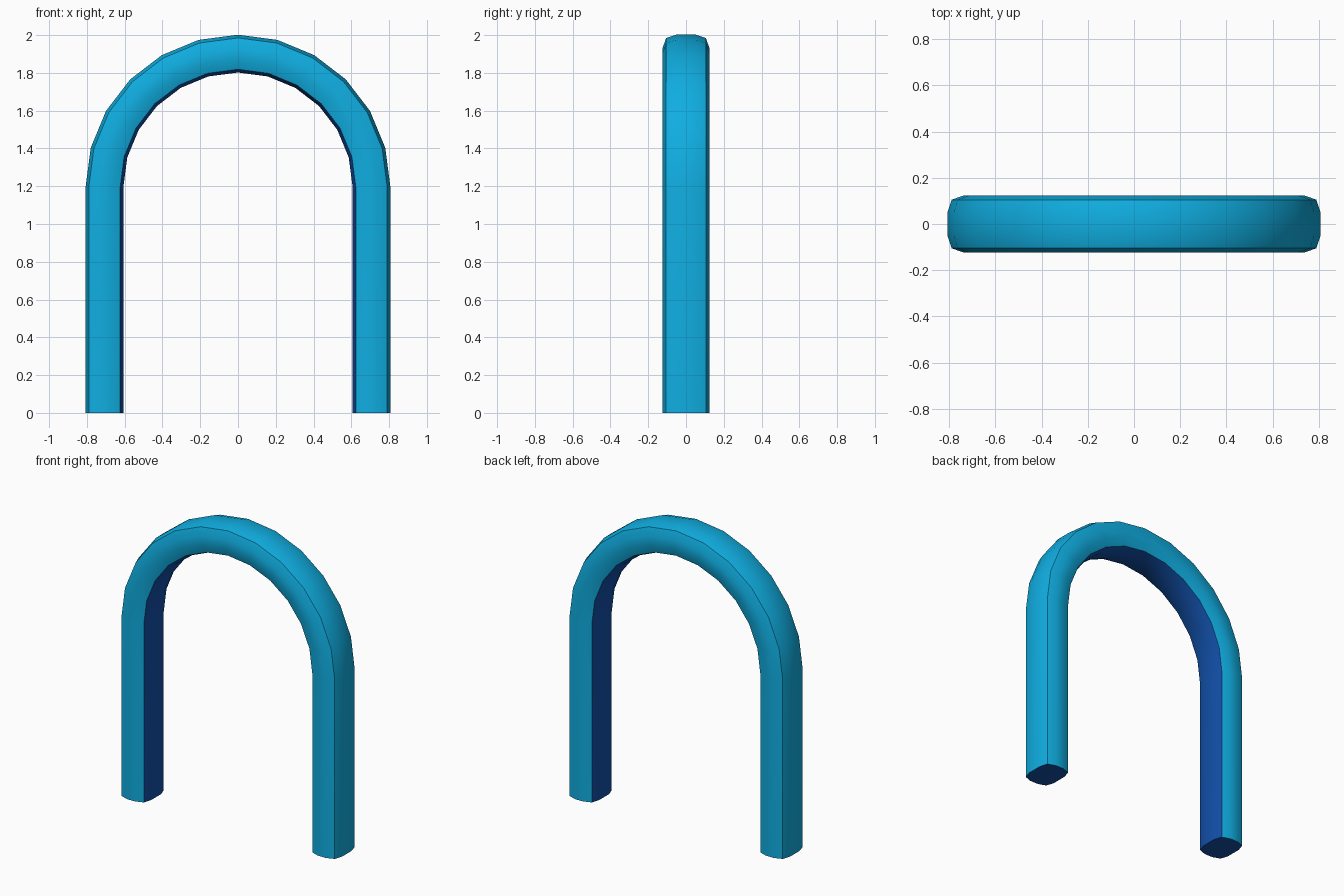
import bpy, bmesh, math

if "Cube" in bpy.data.objects:
    bpy.data.objects.remove(bpy.data.objects["Cube"])

R, SPRING_Z, STEPS = 0.707, 1.195, 12

# Cross-section: rectangle with four gently bulged sides (radial offset, y)
quarter = [(0.1, 0.052), (0.083, 0.105), (0.03, 0.124)]
half = quarter + [(-a, y) for a, y in reversed(quarter)]
section = half + [(-a, -y) for a, y in half]
INNER = {4, 5, 6}  # section sides facing the opening


def material(name, color):
    m = bpy.data.materials.new(name)
    m.diffuse_color = color
    m.use_nodes = True
    m.node_tree.nodes["Principled BSDF"].inputs["Base Color"].default_value = m.diffuse_color
    return m


bm = bmesh.new()


def ring(angle, z0):
    c, s = math.cos(angle), math.sin(angle)
    return [bm.verts.new(((R + a) * c, y, z0 + (R + a) * s)) for a, y in section]


# Path: right foot, semicircular arch, left foot
rings = [ring(0, 0)]
rings += [ring(math.pi * i / STEPS, SPRING_Z) for i in range(STEPS + 1)]
rings.append(ring(math.pi, 0))

# Skin between rings, with the inner sides in the second colour
n = len(section)
for r0, r1 in zip(rings, rings[1:]):
    for i in range(n):
        j = (i + 1) % n
        f = bm.faces.new((r0[i], r0[j], r1[j], r1[i]))
        f.material_index = 1 if i in INNER else 0

# Foot caps
for r in (rings[0], rings[-1]):
    bm.faces.new(r).material_index = 1
bmesh.ops.recalc_face_normals(bm, faces=bm.faces)

mesh = bpy.data.meshes.new("arch")
bm.to_mesh(mesh)
bm.free()
mesh.materials.append(material("cyan", (0.005, 0.42, 0.75, 1)))
mesh.materials.append(material("deep_blue", (0.006, 0.08, 0.40, 1)))

arch = bpy.data.objects.new("arch", mesh)
bpy.context.collection.objects.link(arch)
bpy.context.view_layer.objects.active = arch
arch.select_set(True)
bpy.ops.object.shade_smooth_by_angle(angle=math.radians(30))
